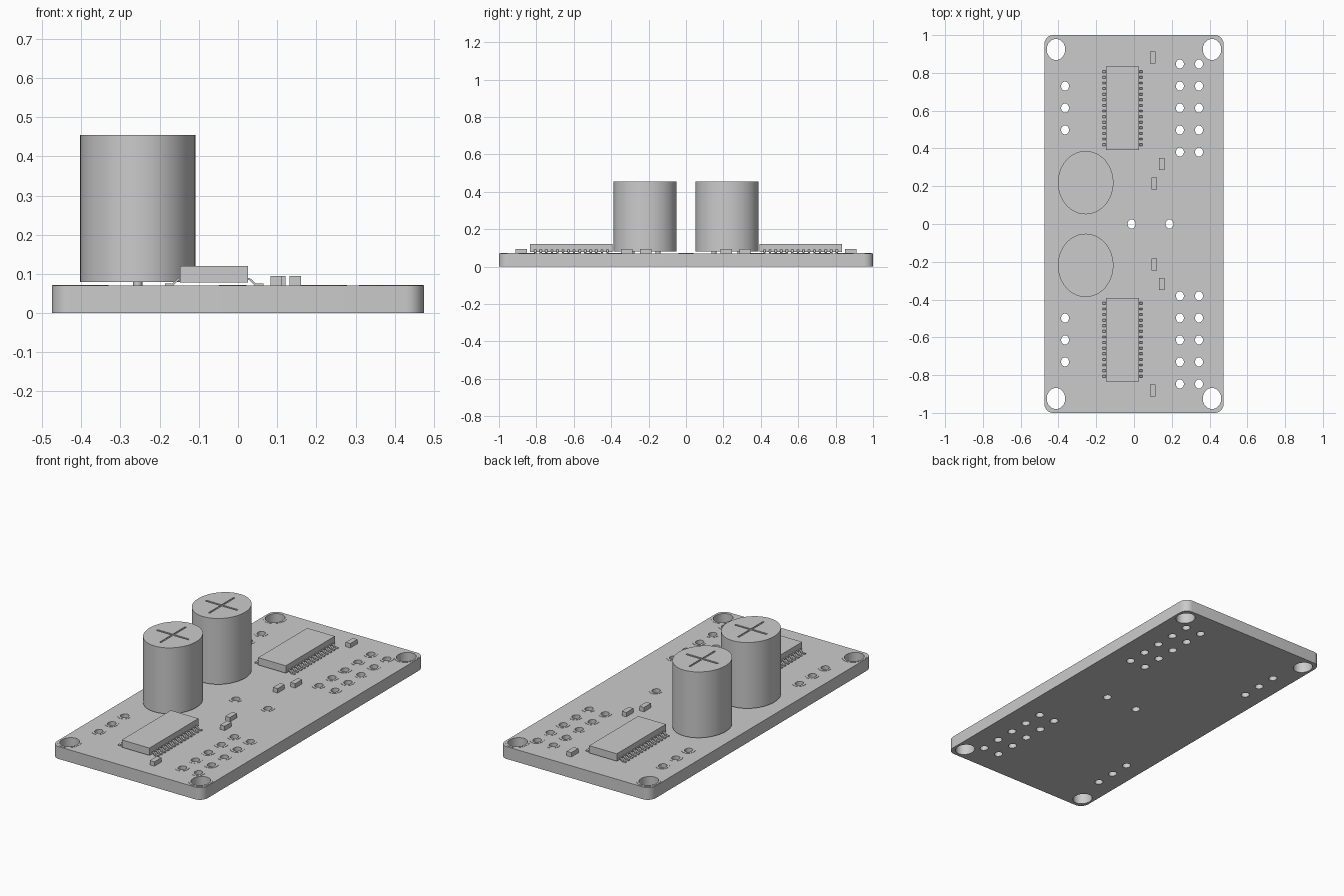
import bpy, bmesh
from math import sin, cos, pi, radians
from mathutils import Matrix, Vector

if "Cube" in bpy.data.objects:
    bpy.data.objects.remove(bpy.data.objects["Cube"])

grey = bpy.data.materials.new("plain_grey")
grey.use_nodes = True
grey.diffuse_color = (0.6, 0.6, 0.6, 1)
grey.node_tree.nodes["Principled BSDF"].inputs["Base Color"].default_value = (0.6, 0.6, 0.6, 1)

ASPECT = 1.14          # round parts are slightly longer in y
BOARD_TOP = 0.07


def ellipse(cx, cy, r, n=32, start=0.0, sweep=2 * pi):
    return [(cx + r * cos(start + sweep * i / n), cy + ASPECT * r * sin(start + sweep * i / n))
            for i in range(n)]


def rounded_rect(hx, hy, r, n=8):
    points = []
    for k, (sx, sy) in enumerate([(1, 1), (-1, 1), (-1, -1), (1, -1)]):
        cx, cy = sx * (hx - r), sy * (hy - ASPECT * r)
        points += ellipse(cx, cy, r, n, k * pi / 2, pi / 2)
        end = (k + 1) * pi / 2
        points.append((cx + r * cos(end), cy + ASPECT * r * sin(end)))
    return points


def finish(obj, bm):
    bmesh.ops.remove_doubles(bm, verts=bm.verts, dist=0.00005)
    bmesh.ops.recalc_face_normals(bm, faces=bm.faces)
    bm.to_mesh(obj.data)
    bm.free()
    obj.data.materials.clear()
    obj.data.materials.append(grey)


def slab(name, outlines, z0, z1):
    """Solid plate from closed outlines; nested outlines become holes."""
    curve = bpy.data.curves.new(name, 'CURVE')
    curve.dimensions, curve.fill_mode = '2D', 'BOTH'
    curve.extrude = (z1 - z0) / 2
    for outline in outlines:
        spline = curve.splines.new('POLY')
        spline.points.add(len(outline) - 1)
        for point, (x, y) in zip(spline.points, outline):
            point.co = (x, y, 0, 1)
        spline.use_cyclic_u = True
    obj = bpy.data.objects.new(name, curve)
    bpy.context.collection.objects.link(obj)
    bpy.ops.object.select_all(action='DESELECT')
    obj.select_set(True)
    bpy.context.view_layer.objects.active = obj
    bpy.ops.object.convert(target='MESH')
    obj = bpy.context.view_layer.objects.active
    obj.name = name
    obj.location.z = (z0 + z1) / 2
    bm = bmesh.new()
    bm.from_mesh(obj.data)
    finish(obj, bm)
    bpy.ops.object.shade_smooth_by_angle(angle=radians(35))
    return obj


def mesh_object(name, bm):
    obj = bpy.data.objects.new(name, bpy.data.meshes.new(name))
    bpy.context.collection.objects.link(obj)
    finish(obj, bm)
    return obj


def box(name, center, size):
    bm = bmesh.new()
    bmesh.ops.create_cube(bm, size=1, matrix=Matrix.Translation(center) @ Matrix.Diagonal((*size, 1)))
    return mesh_object(name, bm)


# Hole layout: x, y, hole radius, pad radius
holes = [(-0.013, 0, 0.021, 0.035), (0.188, 0, 0.021, 0.035)]
for side in (1, -1):
    holes += [(x, side * 0.924, 0.049, 0.06) for x in (-0.413, 0.413)]
    holes += [(-0.365, side * y, 0.021, 0.035) for y in (0.498, 0.614, 0.73)]
    holes += [(x, side * (0.381 + 0.1165 * i), 0.021, 0.035) for x in (0.243, 0.344) for i in range(5)]

# Circuit board with drilled holes, and thin solder rings on top
slab("board", [rounded_rect(0.475, 1.0, 0.045)] + [ellipse(x, y, r) for x, y, r, _ in holes],
     0, BOARD_TOP)
rings = []
for x, y, r, pad in holes:
    rings += [ellipse(x, y, pad), ellipse(x, y, r)]
slab("solder_rings", rings, BOARD_TOP, BOARD_TOP + 0.0015)


def cross(cx, cy, length, width):
    a, b = length / 2, width / 2
    quarter = [(a, -b), (a, b), (b, b), (b, a), (-b, a), (-b, b)]
    return [(cx + s * x, cy + s * ASPECT * y) for s in (1, -1) for x, y in quarter]


# Capacitors: can, scored lid and two short leads
def capacitor(label, cx, cy):
    rim = ellipse(cx, cy, 0.147, 64)
    slab(label + "_capacitor_can", [rim], 0.08, 0.45)
    slab(label + "_capacitor_lid", [rim, cross(cx, cy, 0.2, 0.01)], 0.45, 0.455)
    slab(label + "_capacitor_leads", [ellipse(cx, cy + d, 0.012, 16) for d in (-0.07, 0.07)],
         BOARD_TOP, 0.081)


# Chips: body with a row of bent pins along each long side
def chip(label, cy):
    cx, half = -0.061, 0.087
    box(label + "_chip_body", (cx, cy, 0.099), (2 * half, 0.441, 0.042))
    profile = [(-0.005, 0.09), (0.004, 0.09), (0.02, 0.0755), (0.039, 0.0755),
               (0.039, 0.0705), (0.017, 0.0705), (0.002, 0.085), (-0.005, 0.085)]
    bm = bmesh.new()
    for side in (1, -1):
        for i in range(14):
            y = cy + (i - 6.5) * 0.0297
            face = bm.faces.new([bm.verts.new((cx + side * (half + x), y - 0.006, z))
                                 for x, z in profile])
            grown = bmesh.ops.extrude_face_region(bm, geom=[face], use_keep_orig=True)
            bmesh.ops.translate(bm, vec=Vector((0, 0.012, 0)),
                                verts=[v for v in grown["geom"] if isinstance(v, bmesh.types.BMVert)])
    mesh_object(label + "_chip_pins", bm)


# Both halves of the board carry the same parts, mirrored front to back
for label, side in (("back", 1), ("front", -1)):
    capacitor(label, -0.256, side * 0.219)
    chip(label, side * 0.613)
    for i, (x, y) in enumerate([(0.098, 0.881), (0.146, 0.317), (0.107, 0.215)]):
        box(f"{label}_resistor_{i + 1}", (x, side * y, 0.0825), (0.029, 0.063, 0.025))
